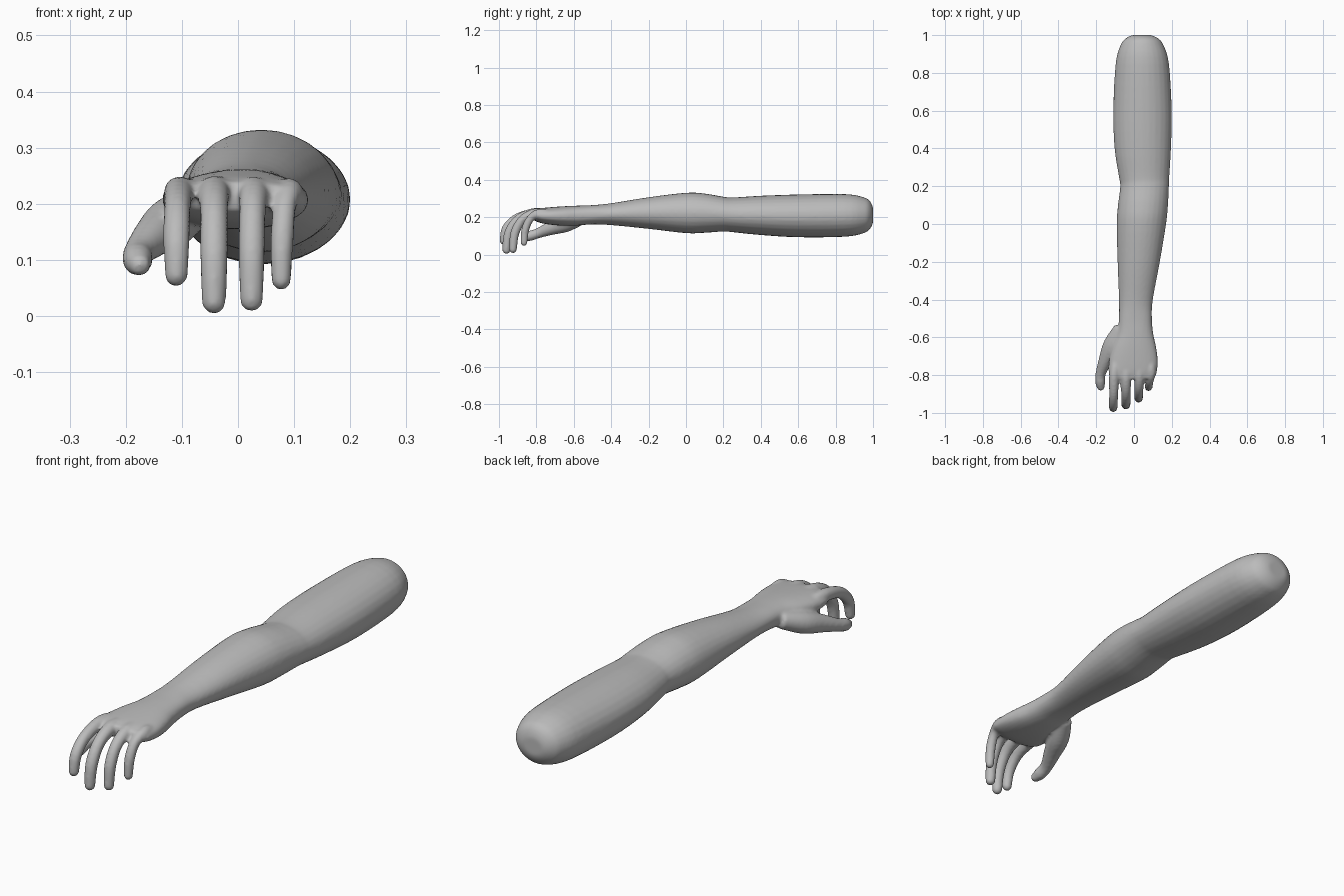
import bpy, bmesh, math
from mathutils import Vector

cube = bpy.data.objects.get("Cube")
if cube:
    bpy.data.objects.remove(cube)

SIDES = 28


def spline(rows, steps):
    """Catmull-Rom interpolation through rows of numbers."""
    rows = [Vector(r) for r in rows]
    out = []
    for i in range(len(rows) - 1):
        a, b, c, d = (rows[max(0, min(len(rows) - 1, i + k))] for k in (-1, 0, 1, 2))
        for s in range(steps):
            t = s / steps
            out.append(b + (c - a) * (t / 2)
                       + (a * 2 - b * 5 + c * 4 - d) * (t * t / 2)
                       + (b * 3 - a - c * 3 + d) * (t ** 3 / 2))
    return out + [rows[-1]]


def loft(bm, rows, steps=4, upright=False):
    """Closed tube through rows of x, y, z, half width, half height, squareness."""
    rows = spline(rows, steps)
    centres = [Vector(r[:3]) for r in rows]
    rings = []
    for i, row in enumerate(rows):
        along = centres[min(i + 1, len(rows) - 1)] - centres[max(i - 1, 0)]
        if upright:
            along = Vector((0, -1, 0))
        along.normalize()
        side = (Vector((1, 0, 0)) - along * along.x).normalized()
        up = side.cross(along)
        ring = []
        for k in range(SIDES):
            a = math.tau * k / SIDES
            u, v = (math.copysign(abs(f) ** row[5], f) for f in (math.cos(a), math.sin(a)))
            ring.append(bm.verts.new(centres[i] + side * u * row[3] + up * v * row[4]))
        rings.append(ring)
    for r, q in zip(rings, rings[1:]):
        for k in range(SIDES):
            n = (k + 1) % SIDES
            bm.faces.new((r[k], r[n], q[n], q[k]))
    bm.faces.new(rings[0])
    bm.faces.new(rings[-1])


def digit(bm, points):
    """Finger or thumb: round tube with a ball at its tip."""
    loft(bm, [(x, y, z, r, r, 1) for x, y, z, r in points])
    x, y, z, r = points[-1]
    ball = bmesh.ops.create_icosphere(bm, subdivisions=3, radius=r)
    bmesh.ops.translate(bm, vec=(x, y, z), verts=ball["verts"])


bm = bmesh.new()

# Upper arm, elbow, forearm, wrist and palm: y, left x, right x, low z, high z
outline = [
    (1.0, -.01, .09, .17, .25), (.985, -.04, .125, .14, .285),
    (.95, -.07, .155, .115, .307), (.85, -.097, .185, .096, .324),
    (.6, -.11, .2, .093, .322), (.4, -.103, .196, .105, .315),
    (.25, -.08, .187, .12, .306), (.2, -.073, .185, .124, .31),
    (.1, -.085, .18, .117, .327), (0, -.092, .17, .115, .331),
    (-.2, -.087, .137, .138, .307), (-.4, -.08, .1, .158, .275),
    (-.5, -.08, .095, .162, .265), (-.58, -.09, .102, .156, .262),
    (-.65, -.115, .117, .155, .259), (-.72, -.132, .126, .16, .254),
    (-.78, -.135, .122, .17, .248), (-.82, -.125, .108, .188, .238),
]
loft(bm, [((a + b) / 2, y, (c + d) / 2, (b - a) / 2, (d - c) / 2, 1 if y > -.5 else .85)
          for y, a, b, c, d in outline], upright=True)

# Four curled fingers: knuckle x, tip x, knuckle y, tip y, tip z, radius
for kx, tx, ky, ty, tz, r in (
    (-.105, -.11, -.80, -.975, .073, .024),
    (-.042, -.043, -.81, -.96, .025, .025),
    (.028, .024, -.80, -.925, .028, .024),
    (.092, .077, -.78, -.866, .064, .021),
):
    def at(t, drop, scale):
        return (kx + (tx - kx) * t, ky + (ty - ky) * t, .222 + (tz - .222) * drop, r * scale)
    digit(bm, [(kx * .9, ky + .08, .215, r), at(0, 0, 1.12), at(.58, .17, 1.0),
               at(.92, .55, 1.0), at(1, 1, .87)])

# Thumb with its fleshy base
digit(bm, [(-.07, -.55, .2, .035), (-.117, -.64, .168, .046), (-.15, -.72, .142, .037),
           (-.176, -.79, .115, .027), (-.179, -.835, .1, .027), (-.176, -.862, .092, .021)])

bmesh.ops.recalc_face_normals(bm, faces=bm.faces)
mesh = bpy.data.meshes.new("arm")
bm.to_mesh(mesh)
bm.free()
mesh.polygons.foreach_set("use_smooth", [True] * len(mesh.polygons))
arm = bpy.data.objects.new("arm", mesh)
bpy.context.collection.objects.link(arm)

# Fuse all parts into one skin and soften the joins
remesh = arm.modifiers.new("fuse", "REMESH")
remesh.mode = "VOXEL"
remesh.voxel_size = .007
remesh.use_smooth_shade = True
soften = arm.modifiers.new("soften", "SMOOTH")
soften.factor = .5
soften.iterations = 6

# Plain grey skin
grey = bpy.data.materials.new("plain grey")
grey.use_nodes = True
colour = (.5, .5, .5, 1)
grey.diffuse_color = colour
grey.node_tree.nodes["Principled BSDF"].inputs["Base Color"].default_value = colour
mesh.materials.append(grey)
